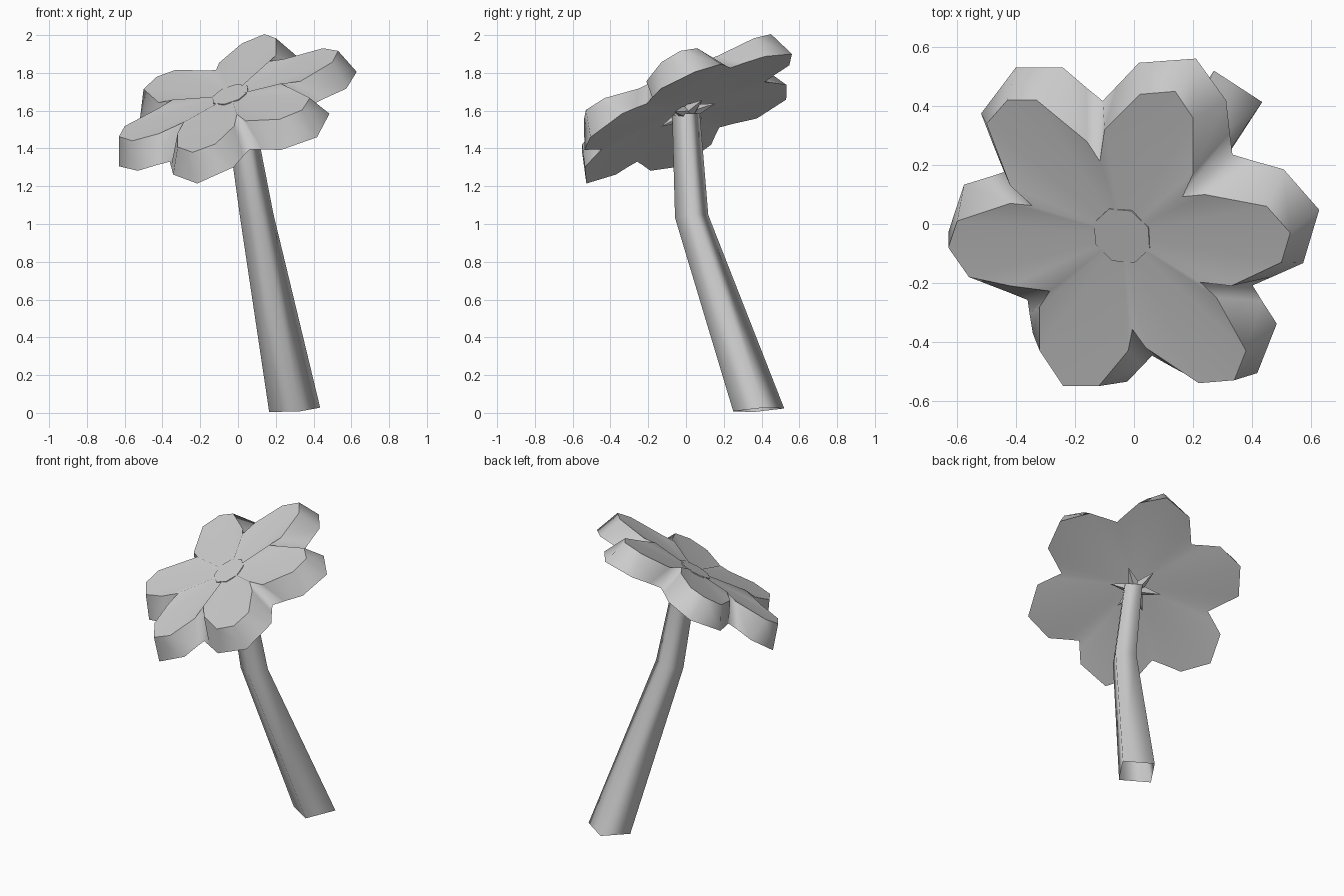
import bpy, bmesh
from math import sin, cos, tau, radians
from mathutils import Vector

cube = bpy.data.objects.get("Cube")
if cube:
    bpy.data.objects.remove(cube, do_unlink=True)

grey = bpy.data.materials.new("plain grey")
grey.use_nodes = True
colour = (0.6, 0.6, 0.6, 1)
grey.diffuse_color = colour
grey.node_tree.nodes["Principled BSDF"].inputs["Base Color"].default_value = colour

# Tilted plane of the flower head
SLOPE_X, SLOPE_Y, HEIGHT = 0.37, 0.485, 1.735
NORMAL = Vector((-SLOPE_X, -SLOPE_Y, 1)).normalized()
U = Vector((1, 0, SLOPE_X)).normalized()
V = NORMAL.cross(U)
MIDDLE = Vector((-0.045, -0.045))


def on_plane(p):
    return Vector((p.x, p.y, HEIGHT + SLOPE_X * p.x + SLOPE_Y * p.y))


# The upper face is dished towards its centre
CENTRE = on_plane(MIDDLE) - NORMAL * 0.02


def around(radius, angle, depth):
    return CENTRE + (U * cos(angle) + V * sin(angle)) * radius - NORMAL * depth


def bridge(bm, a, b):
    n = len(a)
    return [bm.faces.new((a[i], a[(i + 1) % n], b[(i + 1) % n], b[i])) for i in range(n)]


def fan(bm, ring, tip):
    n = len(ring)
    return [bm.faces.new((ring[i], ring[(i + 1) % n], tip)) for i in range(n)]


def smooth(faces):
    for face in faces:
        face.smooth = True


def sharpen(bm, ring):
    for i, vert in enumerate(ring):
        bm.edges.get((ring[i - 1], vert)).smooth = False


def finish(bm, name):
    bmesh.ops.recalc_face_normals(bm, faces=bm.faces)
    mesh = bpy.data.meshes.new(name)
    bm.to_mesh(mesh)
    bm.free()
    mesh.materials.append(grey)
    ob = bpy.data.objects.new(name, mesh)
    bpy.context.collection.objects.link(ob)


# Outline of the upper face: each petal has a valley, a flank, three tip points, a flank
petals = [
    [(.17, .1), (.2, .17), (.2, .36), (.14, .45), (.02, .44), (-.1, .32)],
    [(-.11, .22), (-.16, .28), (-.33, .42), (-.43, .42), (-.5, .34), (-.42, .13)],
    [(-.34, .07), (-.42, .07), (-.6, .01), (-.63, -.08), (-.56, -.18), (-.42, -.21)],
    [(-.28, -.22), (-.32, -.28), (-.32, -.43), (-.24, -.55), (-.12, -.55), (-.02, -.43)],
    [(0, -.35), (.04, -.42), (.22, -.54), (.34, -.53), (.38, -.43), (.28, -.25)],
    [(.23, -.19), (.33, -.21), (.5, -.13), (.53, -.03), (.45, .06), (.24, .1)],
]
outline = [Vector(p) for petal in petals for p in petal]
count = len(outline)


def flared(i, before, after, amount):
    # Outward offset of one tip point, square to the given neighbours' line
    p = outline[i]
    d = (outline[(i + after) % count] - outline[i - before]).normalized()
    return p + Vector((d.y, -d.x)) * amount


def pushed(i):
    # Valleys move straight out from the middle
    p = outline[i % count]
    return p + (p - MIDDLE).normalized() * 0.15


# Lower rim: shallow valleys, with the flanks between valley and tip
lower = []
for i in range(0, count, 6):
    start, end = pushed(i), pushed(i + 6)
    tips = [flared(i + 2, 1, 0, 0.068), flared(i + 3, 1, 1, 0.05), flared(i + 4, 0, 1, 0.068)]
    lower += [start, start.lerp(tips[0], 0.4), *tips, end.lerp(tips[2], 0.4)]
DEPTHS = (0.125, 0.13, 0.142, 0.158, 0.142, 0.13)

# Thick petals with flared walls and a hollowed underside
bm = bmesh.new()
top = [bm.verts.new(on_plane(p) + NORMAL * (0.018 if i % 6 == 0 else 0))
       for i, p in enumerate(outline)]
rim = [bm.verts.new(on_plane(p) - NORMAL * DEPTHS[i % 6]) for i, p in enumerate(lower)]
smooth(fan(bm, top, bm.verts.new(CENTRE)))
smooth(bridge(bm, top, rim))
smooth(fan(bm, rim, bm.verts.new(CENTRE - NORMAL * 0.07)))
sharpen(bm, top)
sharpen(bm, rim)
finish(bm, "petals")

# Slightly raised flower centre
bm = bmesh.new()
rings = [[bm.verts.new(around(0.105, tau * i / 8 + 0.3, depth)) for i in range(8)]
         for depth in (0.01, -0.009)]
bridge(bm, *rings)
bm.faces.new(rings[1])
bm.faces.new(rings[0])
finish(bm, "flower_centre")

# Small pointed leaves under the head, around the stem
bm = bmesh.new()
star = [bm.verts.new(around(0.16 if i % 2 else 0.06, tau * i / 12, 0.12)) for i in range(12)]
fan(bm, star, bm.verts.new(CENTRE - NORMAL * 0.15))
fan(bm, star, bm.verts.new(CENTRE - NORMAL * 0.06))
finish(bm, "sepals")

# Bent four-sided hollow stem: centre, radius and tilt of each ring
bm = bmesh.new()
rings = []
for centre, radius, tilt in (((.3, .385, .016), .138, .1),
                             ((.1, .03, 1.04), .09, .15),
                             ((.01, 0, 1.58), .075, .1)):
    ring = []
    for i in range(4):
        a = tau * i / 4 + radians(12)
        off = Vector((cos(a), sin(a), tilt * (cos(a) + sin(a)) / 1.4)) * radius
        ring.append(bm.verts.new(Vector(centre) + off))
    rings.append(ring)
for a, b in zip(rings, rings[1:]):
    smooth(bridge(bm, a, b))
finish(bm, "stem")
